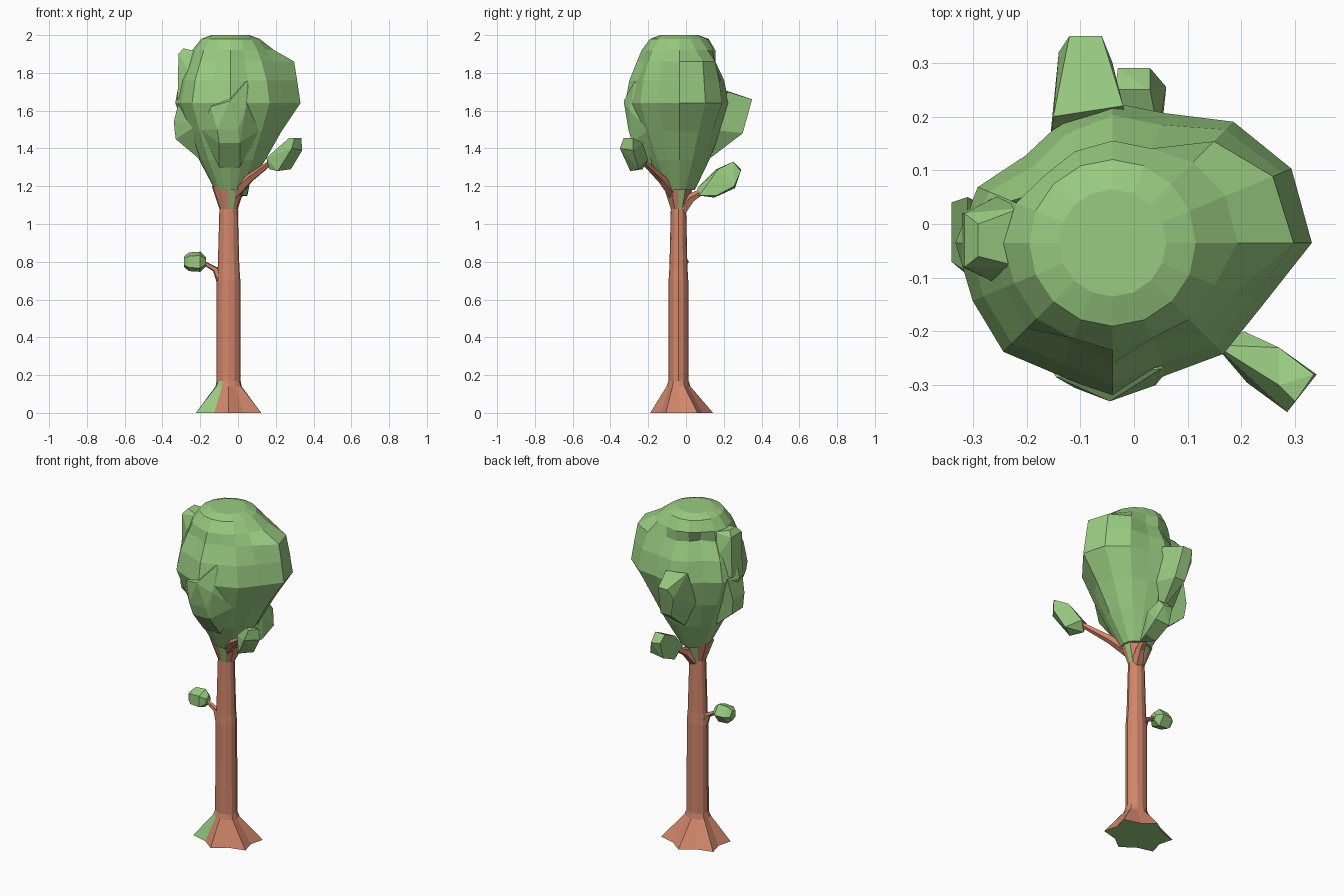
import bpy, bmesh, math
from mathutils import Vector

if "Cube" in bpy.data.objects:
    bpy.data.objects.remove(bpy.data.objects["Cube"])


def colour(name, rgb):
    m = bpy.data.materials.new(name)
    m.diffuse_color = (*rgb, 1)
    m.use_nodes = True
    m.node_tree.nodes["Principled BSDF"].inputs["Base Color"].default_value = m.diffuse_color
    return m


BARK = colour("bark", (0.64, 0.24, 0.145))
LEAF = colour("leaf", (0.32, 0.60, 0.22))
CX, CY = -0.05, -0.04                      # trunk axis


def finish(name, bm, mats):
    bmesh.ops.recalc_face_normals(bm, faces=bm.faces)
    me = bpy.data.meshes.new(name)
    bm.to_mesh(me)
    bm.free()
    for m in mats:
        me.materials.append(m)
    ob = bpy.data.objects.new(name, me)
    bpy.context.collection.objects.link(ob)
    return ob


def skin(name, rings, mats, second=()):
    """Bridge rings of points; (ring, side) pairs in second use material 1."""
    bm = bmesh.new()
    vs = [[bm.verts.new(p) for p in r] for r in rings]
    n = len(rings[0])
    for k in range(len(vs) - 1):
        for i in range(n):
            j = (i + 1) % n
            f = bm.faces.new((vs[k][i], vs[k][j], vs[k + 1][j], vs[k + 1][i]))
            f.material_index = int((k, i) in second)
    base = bm.faces.new(vs[0][::-1])
    base.material_index = int("base" in second)
    bm.faces.new(vs[-1])
    return finish(name, bm, mats)


def tube(name, path, radii, sides, mat):
    """Faceted tapering solid along a path."""
    pts = [Vector(p) for p in path]
    q = (pts[-1] - pts[0]).to_track_quat('Z', 'Y')
    rings = []
    for p, r in zip(pts, radii):
        rings.append([p + q @ Vector((r * math.cos(a), r * math.sin(a), 0))
                      for a in (math.tau * (i + .5) / sides for i in range(sides))])
    return skin(name, rings, [mat])


def hull(name, points, mat):
    bm = bmesh.new()
    for p in points:
        bm.verts.new(p)
    bmesh.ops.convex_hull(bm, input=bm.verts)
    bmesh.ops.dissolve_limit(bm, angle_limit=0.1, verts=bm.verts, edges=bm.edges)
    return finish(name, bm, [mat])


# Trunk: six root lobes, straight shaft, flared top with green patches
trunk_profile = [(0, 0.185, 0.140, .017), (0.14, 0.070, 0.064, 0), (0.17, 0.059, 0.059, 0),
                 (0.70, 0.058, 0.058, 0), (0.77, 0.053, 0.053, 0),
                 (1.08, 0.045, 0.045, 0), (1.20, 0.088, 0.082, 0)]
rings = []
for z, r_lobe, r_gap, dy in trunk_profile:
    ring = []
    for i in range(12):
        a = math.radians(90 + 30 * i)
        r = r_gap if i % 2 else r_lobe
        ring.append((CX + 1.08 * r * math.cos(a), CY + dy + .9 * r * math.sin(a), z))
    rings.append(ring)
skin("trunk", rings, [BARK, LEAF],
     {"base", (0, 4), (1, 4), (3, 2), (5, 0), (5, 3), (5, 6), (5, 9)})

# Crown: rings blending from round ends to an uneven outline in the middle
outline = [.37, .36, .32, .265, .265, .25, .235, .275,
           .295, .285, .29, .27, .29, .27, .295, .305]
crown_profile = [(1.18, .082, 0), (1.34, .165, .25), (1.49, .23, .5),
                 (1.64, .287, 1.05), (1.76, .265, 1.1), (1.86, .225, 1.4),
                 (1.92, .200, .4), (1.98, .155, 0), (2.0, .10, 0)]
rings = []
for z, r0, w in crown_profile:
    ring = []
    for i, o in enumerate(outline):
        a = math.tau * i / 16
        r = r0 + w * (o - .29)
        ring.append((-.04 + r * math.cos(a), -.035 + r * math.sin(a), z))
    rings.append(ring)
skin("crown", rings, [LEAF])

# Lumps standing out from the crown
hull("crown_back_lump",
     [(-.12, .35, 1.66), (-.06, .35, 1.66), (-.14, .32, 1.60), (-.04, .30, 1.48),
      (-.11, .30, 1.48), (-.15, .20, 1.71), (-.02, .22, 1.70), (-.16, .12, 1.50),
      (0, .14, 1.50), (-.08, .13, 1.35)], LEAF)
hull("crown_left_lump",
     [(-.315, -.08, 1.90), (-.315, .02, 1.90), (-.29, .0, 1.93), (-.29, -.06, 1.93),
      (-.21, .03, 1.91), (-.21, -.08, 1.91), (-.32, .02, 1.66), (-.32, -.08, 1.66),
      (-.2, .08, 1.70), (-.2, -.14, 1.70)], LEAF)
hull("crown_low_left_lump",
     [(-.34, -.07, 1.54), (-.34, .04, 1.54), (-.33, -.07, 1.45), (-.33, .03, 1.45),
      (-.31, -.09, 1.66), (-.31, .05, 1.66), (-.20, -.06, 1.34), (-.20, .0, 1.34),
      (-.22, -.17, 1.52)], LEAF)
hull("crown_front_lump",
     [(-.145, -.285, 1.62), (-.045, -.33, 1.65), (.04, -.30, 1.60), (.05, -.27, 1.76),
      (-.11, -.305, 1.50), (.0, -.305, 1.50), (-.10, -.285, 1.43), (.01, -.285, 1.43),
      (-.10, -.18, 1.30), (.01, -.18, 1.30), (-.2, -.2, 1.5), (.12, -.2, 1.5)], LEAF)

# Branches, each with its own leaf clump
tube("front_right_branch", [(-.02, -.065, 1.16), (.06, -.13, 1.24), (.18, -.225, 1.33)],
     [.032, .024, .014], 5, BARK)
hull("front_right_clump",
     [(.165, -.23, 1.29), (.205, -.20, 1.34), (.15, -.225, 1.35), (.27, -.23, 1.43),
      (.21, -.295, 1.28), (.28, -.25, 1.29), (.34, -.28, 1.39), (.285, -.35, 1.40),
      (.30, -.33, 1.455), (.335, -.28, 1.455), (.27, -.30, 1.455)], LEAF)
tube("back_branch", [(-.04, -.02, 1.08), (-.02, .03, 1.14), (0, .10, 1.18)],
     [.035, .025, .015], 5, BARK)
hull("back_clump",
     [(-.02, .06, 1.19), (.02, .07, 1.15), (-.04, .16, 1.29), (.045, .17, 1.29),
      (-.03, .15, 1.14), (.05, .16, 1.15), (-.035, .25, 1.33), (.03, .25, 1.33),
      (-.03, .29, 1.29), (.03, .29, 1.28), (-.03, .26, 1.19), (.06, .255, 1.2)], LEAF)
tube("left_branch", [(-.09, CY, .70), (-.12, CY, .76), (-.19, CY, .80)],
     [.03, .016, .010], 5, BARK)
tube("left_clump",
     [(-.17, CY, .80), (-.20, CY, .80), (-.26, CY, .80), (-.285, CY, .80)],
     [.025, .056, .052, .03], 5, LEAF)
